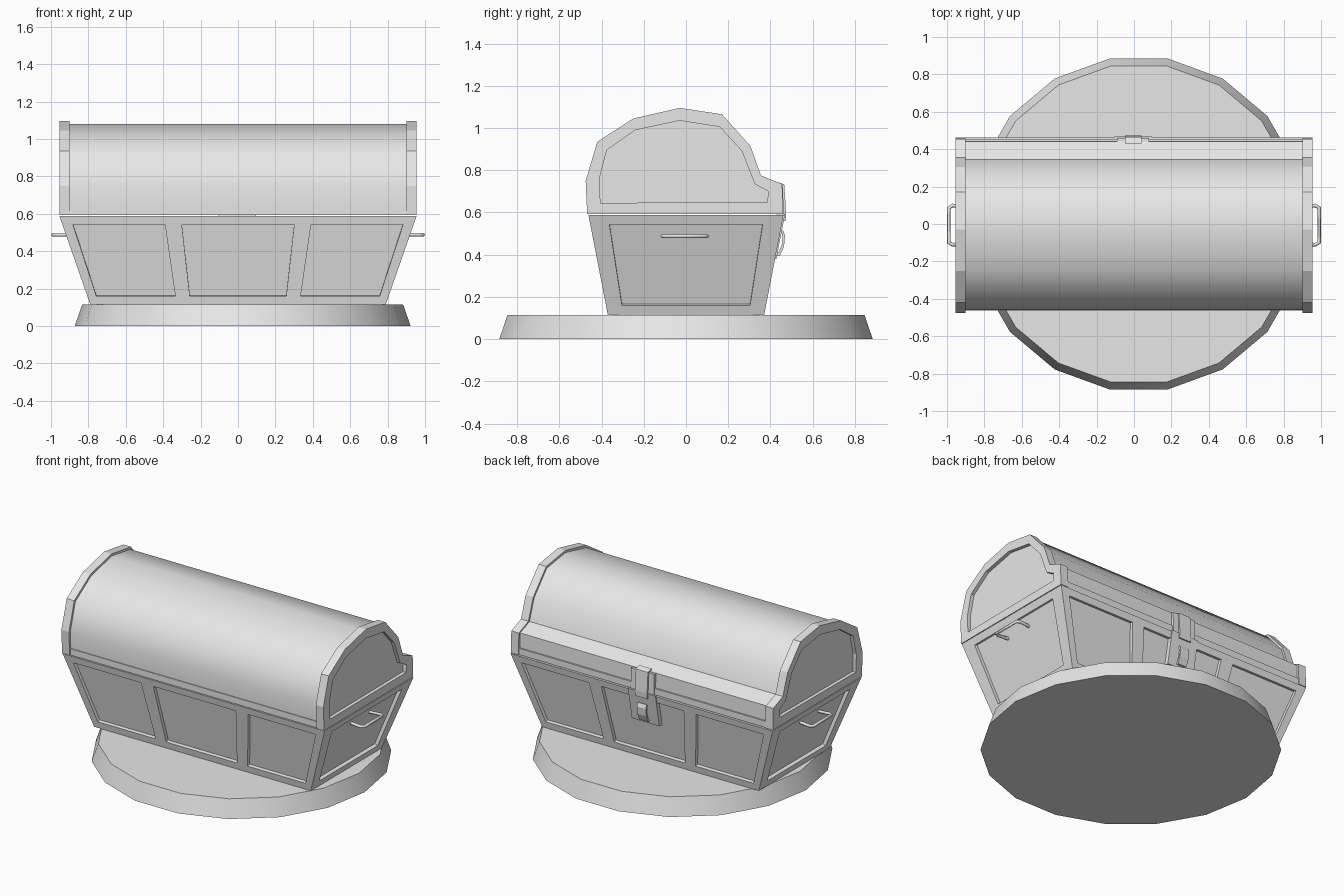
import bpy, bmesh, math
from mathutils import Vector

cube = bpy.data.objects.get("Cube")
if cube:
    bpy.data.objects.remove(cube, do_unlink=True)

# Single plain grey
grey = bpy.data.materials.new("plain_grey")
grey.use_nodes = True
grey.diffuse_color = (0.8, 0.8, 0.8, 1)
grey.node_tree.nodes["Principled BSDF"].inputs["Base Color"].default_value = (0.8, 0.8, 0.8, 1)


def finish(name, bm, smooth=None):
    bmesh.ops.recalc_face_normals(bm, faces=bm.faces)
    mesh = bpy.data.meshes.new(name)
    bm.to_mesh(mesh)
    bm.free()
    obj = bpy.data.objects.new(name, mesh)
    bpy.context.collection.objects.link(obj)
    mesh.materials.append(grey)
    if smooth:
        bpy.ops.object.select_all(action='DESELECT')
        bpy.context.view_layer.objects.active = obj
        obj.select_set(True)
        bpy.ops.object.shade_smooth_by_angle(angle=math.radians(smooth))
    return obj


def loft(name, rings, smooth=None):
    """Skin a closed solid over rings of matching points."""
    bm = bmesh.new()
    loops = [[bm.verts.new(p) for p in ring] for ring in rings]
    n = len(loops[0])
    for a, b in zip(loops, loops[1:]):
        for i in range(n):
            j = (i + 1) % n
            bm.faces.new((a[i], a[j], b[j], b[i]))
    bm.faces.new(loops[0])
    bm.faces.new(loops[-1])
    return finish(name, bm, smooth)


def at_x(x, profile):
    return [(x, y, z) for y, z in profile]


def prism(name, x0, x1, profile, smooth=None):
    return loft(name, [at_x(x0, profile), at_x(x1, profile)], smooth)


# Round pedestal
def circle(radius, z, sides=18):
    steps = [math.tau * i / sides for i in range(sides)]
    return [(0.025 + radius * math.cos(a), radius * math.sin(a), z) for a in steps]


loft("pedestal", [circle(0.898, 0), circle(0.858, 0.115)], smooth=45)

# Tapered chest body with recessed panels on all four sides
BASE_Z, RIM_Z = 0.115, 0.588
CORNERS = [(-1, -1), (1, -1), (1, 1), (-1, 1)]
low = [Vector((0.79 * x, 0.37 * y, BASE_Z)) for x, y in CORNERS]
high = [Vector((0.955 * x, 0.462 * y, RIM_Z)) for x, y in CORNERS]
LONG = [0, 0.03, 0.292, 0.34, 0.66, 0.708, 0.97, 1]
SHORT = [0, 0.1, 0.9, 1]
ROWS = [0, 0.095, 0.905, 1]

bm = bmesh.new()
panels = []
for side in range(4):
    nxt = (side + 1) % 4
    cols = SHORT if side % 2 else LONG
    grid = [[bm.verts.new(low[side].lerp(low[nxt], u).lerp(high[side].lerp(high[nxt], u), v))
             for u in cols] for v in ROWS]
    for r in range(len(ROWS) - 1):
        for c in range(len(cols) - 1):
            f = bm.faces.new((grid[r][c], grid[r][c + 1], grid[r + 1][c + 1], grid[r + 1][c]))
            if r == 1 and c % 2:
                panels.append(f)
bm.normal_update()
for f in bmesh.ops.extrude_discrete_faces(bm, faces=panels)["faces"]:
    shift = f.normal * -0.022
    for v in f.verts:
        v.co += shift
bm.faces.new([bm.verts.new(p) for p in reversed(low)])
bm.faces.new([bm.verts.new(p) for p in high])
bmesh.ops.remove_doubles(bm, verts=bm.verts, dist=0.0005)
finish("chest_body", bm)

# Lid end caps with recessed centres
cap = [(-0.468, 0.593), (-0.475, 0.75), (-0.42, 0.935), (-0.25, 1.045), (-0.03, 1.095),
       (0.17, 1.065), (0.305, 0.915), (0.355, 0.775), (0.455, 0.735), (0.46, 0.593)]
recess = [(-0.405, 0.645), (-0.41, 0.76), (-0.375, 0.895), (-0.24, 0.99), (-0.03, 1.035),
          (0.16, 1.005), (0.265, 0.89), (0.325, 0.735), (0.39, 0.70), (0.385, 0.65)]
for s, side in ((1, "left"), (-1, "right")):
    loft("lid_cap_" + side, [at_x(s * 0.90, cap), at_x(s * 0.955, cap),
                             at_x(s * 0.955, recess), at_x(s * 0.932, recess)])

# Curved lid between the caps, and its lower rim
barrel = [(y * 0.97, 0.593 + (z - 0.593) * 0.97) for y, z in cap]
prism("lid_barrel", -0.91, 0.91, barrel, smooth=45)
prism("lid_rim", -0.91, 0.91, [(-0.461, 0.593), (-0.461, 0.635), (0.455, 0.635), (0.455, 0.593)])

# Latch plates and hasp on the back
prism("latch_upper_plate", -0.09, 0.08,
      [(0.43, 0.727), (0.459, 0.727), (0.462, 0.595), (0.43, 0.595)])
prism("latch_lower_plate", -0.105, 0.095,
      [(0.43, 0.593), (0.469, 0.593), (0.428, 0.38), (0.40, 0.38)])
prism("latch_hasp", -0.048, 0.04,
      [(0.43, 0.745), (0.465, 0.733), (0.474, 0.6), (0.472, 0.56), (0.43, 0.56)])


# Bent bars: the side handles and the latch staple
def bar(name, points, radius):
    curve = bpy.data.curves.new(name, 'CURVE')
    curve.dimensions = '3D'
    curve.bevel_depth = radius
    curve.bevel_resolution = 1
    curve.use_fill_caps = True
    spline = curve.splines.new('POLY')
    spline.points.add(len(points) - 1)
    for p, co in zip(spline.points, points):
        p.co = (*co, 1)
    obj = bpy.data.objects.new(name, curve)
    bpy.context.collection.objects.link(obj)
    curve.materials.append(grey)
    return obj


for s, side in ((1, "left"), (-1, "right")):
    bar("handle_" + side, [(s * x, y - 0.006, 0.488) for x, y in
                           [(0.88, -0.095), (0.97, -0.105), (0.99, -0.092),
                            (0.99, 0.092), (0.97, 0.105), (0.88, 0.095)]], 0.01)

# Wide staple loop standing off the lower plate
outer = [(0.425, 0.396), (0.445, 0.396), (0.464, 0.44), (0.469, 0.49), (0.46, 0.514), (0.44, 0.512)]
inner = [(0.425, 0.408), (0.438, 0.41), (0.453, 0.445), (0.457, 0.485), (0.453, 0.502), (0.44, 0.498)]
prism("latch_staple", -0.035, 0.03, outer + inner[::-1])
